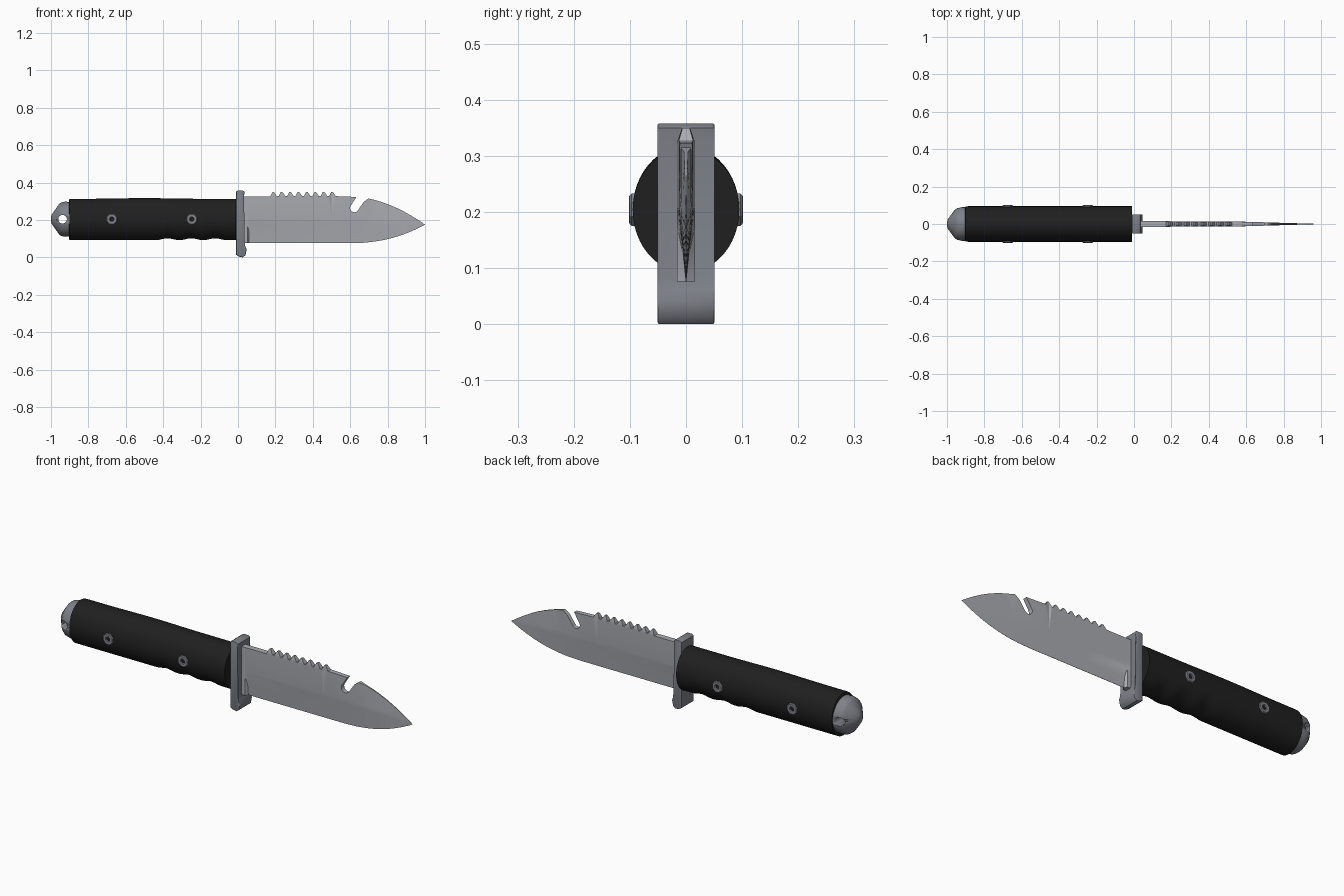
import bpy, bmesh, math
from mathutils import Vector

if "Cube" in bpy.data.objects:
    bpy.data.objects.remove(bpy.data.objects["Cube"])


def mat(name, c):
    m = bpy.data.materials.new(name)
    m.diffuse_color = (*c, 1)
    m.use_nodes = True
    m.node_tree.nodes["Principled BSDF"].inputs["Base Color"].default_value = m.diffuse_color
    return m


BLACK = mat("black rubber", (0.014, 0.014, 0.014))
STEEL = mat("blade steel", (0.40, 0.41, 0.44))
GREY = mat("grey metal", (0.21, 0.22, 0.25))
CZ = 0.204  # handle axis height


def finish(bm, name, material, angle=35):
    bmesh.ops.recalc_face_normals(bm, faces=bm.faces[:])
    me = bpy.data.meshes.new(name)
    bm.to_mesh(me)
    bm.free()
    me.materials.append(material)
    ob = bpy.data.objects.new(name, me)
    bpy.context.collection.objects.link(ob)
    bpy.ops.object.select_all(action='DESELECT')
    ob.select_set(True)
    bpy.context.view_layer.objects.active = ob
    bpy.ops.object.shade_smooth_by_angle(angle=math.radians(angle))
    return ob


def loft(name, rings, material, angle=35):
    bm = bmesh.new()
    loops = [[bm.verts.new(p) for p in r] for r in rings]
    n = len(loops[0])
    for a, b in zip(loops, loops[1:]):
        for i in range(n):
            bm.faces.new((a[i], a[(i + 1) % n], b[(i + 1) % n], b[i]))
    bm.faces.new(loops[0])
    bm.faces.new(loops[-1])
    return finish(bm, name, material, angle)


def ring_x(x, ry, up, down, n=48):
    pts = []
    for i in range(n):
        a = 2 * math.pi * i / n
        s = math.sin(a)
        pts.append((x, ry * math.cos(a), CZ + s * (up if s > 0 else down)))
    return pts


def ring_y(x, y, r, n=8):
    return [(x + r * math.cos(2 * math.pi * (i + .5) / n), y,
             CZ + r * math.sin(2 * math.pi * (i + .5) / n)) for i in range(n)]


# handle: oval grip with shallow finger grooves underneath
rings = [ring_x(-0.903, 0.088, 0.103, 0.106), ring_x(-0.9, 0.094, 0.108, 0.112)]
for i in range(1, 61):
    x = -0.9 + 0.89 * i / 60
    up = 0.109 + 0.004 * math.exp(-((x + 0.5) / 0.18) ** 2)
    down = 0.112
    if -0.44 < x < -0.06:
        down -= 0.005 * (1 - math.cos(2 * math.pi * (x + 0.44) / 0.127))
    rings.append(ring_x(x, 0.095, up, down))
loft("handle", rings, BLACK, 40)

# pommel with lanyard hole
prof = [(-0.88, .09), (-0.925, .091), (-0.945, .087), (-0.955, .080),
        (-0.985, .04), (-0.996, .024), (-1.0, .012)]
pommel = loft("pommel", [ring_x(x, r, r * 1.03, r * 1.03) for x, r in prof], GREY, 25)
cutter = loft("hole_cutter", [ring_y(-0.938, y, 0.023, 20) for y in (-.2, .2)], GREY)
bpy.context.view_layer.objects.active = pommel
mod = pommel.modifiers.new("hole", 'BOOLEAN')
mod.operation = 'DIFFERENCE'
mod.object = cutter
mod.solver = 'EXACT'
bpy.ops.object.modifier_apply(modifier="hole")
bpy.data.objects.remove(cutter)

# bolts through the handle, dimpled at both ends
half = [(.094, .010), (.100, .014), (.102, .020), (.101, .027), (.097, .031), (.08, .031)]
for k, x in enumerate((-0.675, -0.247)):
    both = [(-y, r) for y, r in half] + [(y, r) for y, r in reversed(half)]
    loft("bolt_%d" % (k + 1), [ring_y(x, y, r) for y, r in both], GREY, 30)

# guard: bar with a forward-flared lower end
g = [(-.010, .352), (.000, .358), (.026, .358), (.035, .350), (.032, .325), (.032, .085),
     (.038, .062), (.046, .042), (.040, .012), (.026, .000), (.006, .004),
     (-.010, .014)]
bm = bmesh.new()
a = [bm.verts.new((x, -.051, z)) for x, z in g]
b = [bm.verts.new((x, .051, z)) for x, z in g]
caps = [bm.faces.new(a), bm.faces.new(b)]
for i in range(len(g)):
    j = (i + 1) % len(g)
    bm.faces.new((a[i], a[j], b[j], b[i]))
bmesh.ops.bevel(bm, geom=list({e for f in caps for e in f.edges}), offset=.004,
                segments=2, affect='EDGES', profile=.5)
finish(bm, "guard", GREY, 40)

# blade outline: spine with saw teeth and hook notch, then belly
TIP = (1.0, 0.175)


def belly(x):
    return .076 if x < .6 else .076 + .099 * ((x - .6) / .4) ** 2.2


def spine(x):
    return .325 if x < .6 else .325 - .15 * ((x - .6) / .4) ** 1.9


out = [(.02, .076), (.02, .325), (.172, .325)]
pitch = .36 / 8
for i in range(8):
    x = .172 + i * pitch
    out += [(x + .012, .350), (x + .020, .350), (x + .036, .327), (x + pitch, .327)]
out += [(.633, .323)]
for i in range(9):  # rounded bottom of the notch
    an = math.radians(135 + 180 * i / 8)
    out.append((.622 + .023 * math.cos(an), .264 + .023 * math.sin(an)))
out += [(.672, .296), (.697, .315)]
out += [(x, spine(x)) for x in (.73, .77, .81, .85, .89, .93, .965, .985)]
out.append(TIP)
out += [(x, belly(x)) for x in (.98, .95, .91, .87, .83, .78, .73, .67, .6, .4, .2, .06)]


def ridge(x):
    return .205 - .03 * max(0, (x - .5) / .5) ** 1.5


def thick(x, z):
    full = .016 - .004 * min(1, x / .6)
    if x > .6:
        full = .0005 + .0115 * (1 - x) / .4
    if z > .33:
        full *= .5
    if x > .055 and z < ridge(x):  # ground edge, leaving a flat strip at the guard
        full *= max(.04, (z - belly(x)) / max(.001, ridge(x) - belly(x)))
    if x > .7 and z > ridge(x):
        k = (spine(x) - z) / max(.001, spine(x) - ridge(x))
        full *= .45 + .55 * max(0, min(1, k))
    return full


bm = bmesh.new()
bm.faces.new([bm.verts.new((x, 0, z)) for x, z in out])
cuts = [((0, 0, .328), (0, 0, 1)), ((.05, 0, 0), (1, 0, 0)), ((0, 0, .205), (0, 0, 1)),
        ((0, 0, .19), (0, 0, 1)), ((0, 0, .175), (0, 0, 1)), ((0, 0, .13), (0, 0, 1))]
cuts += [((x, 0, 0), (1, 0, 0)) for x in (.06, .3, .5, .56, .7, .75, .8, .85, .9, .95)]
for co, no in cuts:
    bmesh.ops.bisect_plane(bm, geom=bm.verts[:] + bm.edges[:] + bm.faces[:],
                           plane_co=co, plane_no=no, dist=1e-5)
bmesh.ops.triangulate(bm, faces=bm.faces[:])
rim = [e for e in bm.edges if len(e.link_faces) == 1]
flat = [list(f.verts) for f in bm.faces]
back = {v: bm.verts.new(v.co) for v in bm.verts[:]}
for f in flat:
    bm.faces.new([back[v] for v in reversed(f)])
for e in rim:
    p, q = e.verts
    bm.faces.new((p, q, back[q], back[p]))
for v, w in back.items():
    t = thick(v.co.x, v.co.z)
    v.co.y, w.co.y = -t, t
finish(bm, "blade", STEEL, 20)
